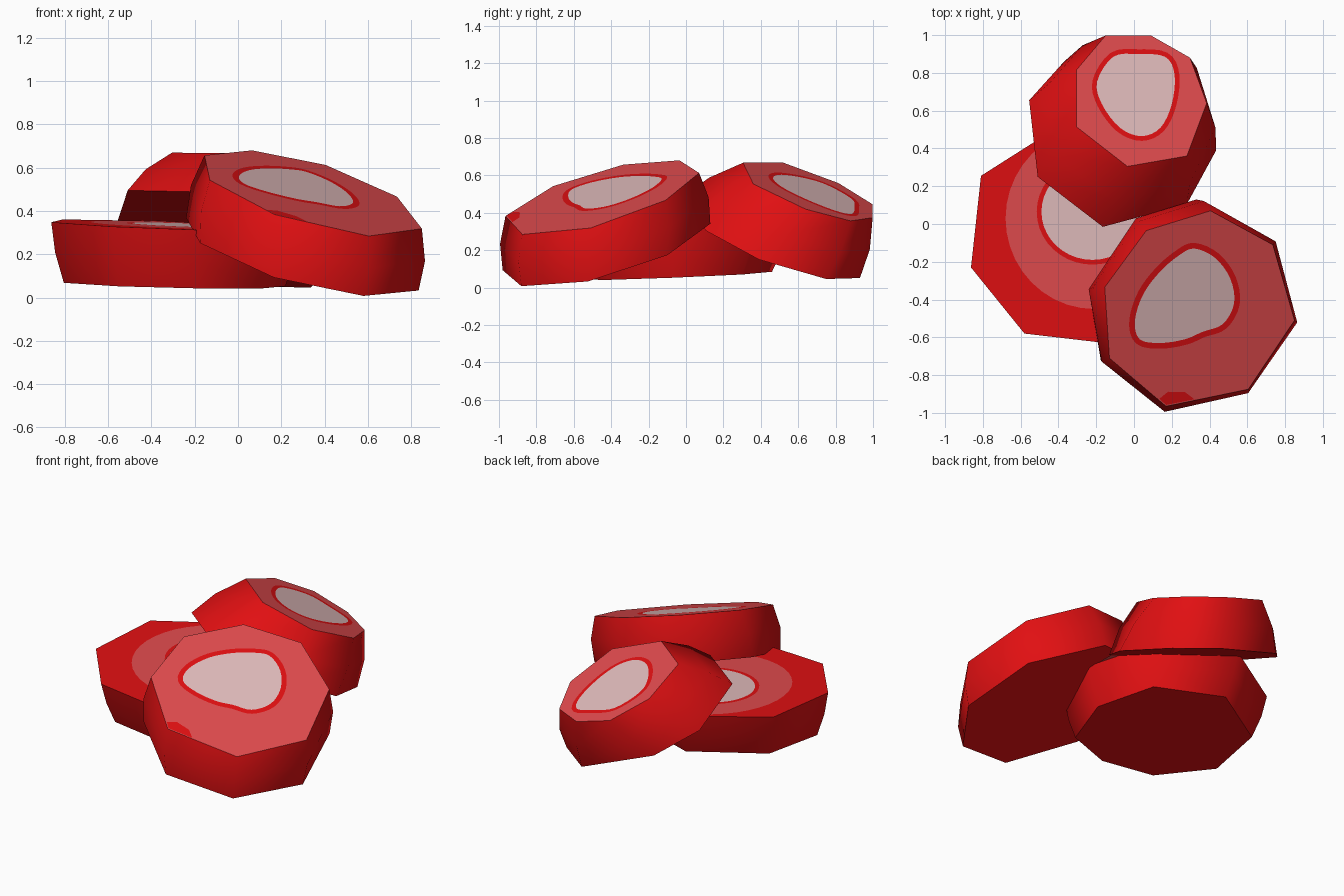
import bpy, bmesh, math
from mathutils import Vector
from mathutils.geometry import delaunay_2d_cdt

if "Cube" in bpy.data.objects:
    bpy.data.objects.remove(bpy.data.objects["Cube"])


def material(name, rgb):
    m = bpy.data.materials.new(name)
    m.diffuse_color = (*rgb, 1)
    m.use_nodes = True
    m.node_tree.nodes["Principled BSDF"].inputs["Base Color"].default_value = m.diffuse_color
    return m


RED, PINK, PALE = 0, 1, 2
MATS = [material("red", (0.75, 0.005, 0.006)),
        material("pink", (0.75, 0.07, 0.075)),
        material("pale_pink", (0.75, 0.5, 0.5))]


def smooth_loop(pts, steps=4):
    """Closed Catmull-Rom curve through a few points."""
    out, n = [], len(pts)
    for i in range(n):
        a, b, c, d = (Vector(pts[(i + k) % n]) for k in (-1, 0, 1, 2))
        for s in range(steps):
            t = s / steps
            out.append(0.5 * (2 * b + (c - a) * t + (2 * a - 5 * b + 4 * c - d) * t * t
                              + (3 * b - a - 3 * c + d) * t ** 3))
    return out


def grow(loop, d):
    """Push a loop outwards by d."""
    n, out = len(loop), []
    area = sum(loop[i - 1].x * loop[i].y - loop[i - 1].y * loop[i].x for i in range(n))
    s = 1 if area > 0 else -1
    for i in range(n):
        t = (loop[(i + 1) % n] - loop[i - 1]).normalized()
        out.append(loop[i] + Vector((t.y, -t.x)) * d * s)
    return out


def circle(cx, cy, rx, ry, n=40):
    return [Vector((cx + rx * math.cos(2 * math.pi * i / n),
                    cy + ry * math.sin(2 * math.pi * i / n))) for i in range(n)]


def inside(p, loop):
    hit = False
    for a, b in zip(loop, loop[1:] + loop[:1]):
        if (a[1] > p.y) != (b[1] > p.y):
            if p.x < a[0] + (p.y - a[1]) / (b[1] - a[1]) * (b[0] - a[0]):
                hit = not hit
    return hit


def slice_piece(name, top, top_plane, bottom, bottom_plane, bulge, edge_mat, regions):
    """Eight-sided slice; regions are (loop, material) cut into the top, later ones win."""
    bm = bmesh.new()

    def lift(p, plane):
        return Vector((p[0], p[1], plane[0] + plane[1] * p[0] + plane[2] * p[1]))

    t = [lift(p, top_plane) for p in top]
    b = [lift(p, bottom_plane) for p in bottom]
    mid = [(p + q) / 2 for p, q in zip(t, b)]
    c = sum(mid, Vector((0, 0, 0))) / len(mid)
    mid = [c + (p - c) * bulge for p in mid]
    rings = [[bm.verts.new(p) for p in r] for r in (t, mid, b)]
    n = len(t)

    # rounded side and flat underside
    for hi, lo in zip(rings, rings[1:]):
        for i in range(n):
            j = (i + 1) % n
            bm.faces.new((hi[i], lo[i], lo[j], hi[j])).smooth = True
    bm.faces.new(rings[2])

    # top cut along the region outlines and coloured by region
    pts, edges = [], []
    for loop in [top] + [r[0] for r in regions]:
        k, m = len(pts), len(loop)
        pts += [Vector((p[0], p[1])) for p in loop]
        edges += [(k + i, k + (i + 1) % m) for i in range(m)]
    co, _, tris, origs, _, _ = delaunay_2d_cdt(pts, edges, [], 1, 1e-5)
    verts = []
    for p, src in zip(co, origs):
        rim = [i for i in src if i < n]
        verts.append(rings[0][rim[0]] if rim else bm.verts.new(lift(p, top_plane)))
    for tri in tris:
        f = bm.faces.new([verts[i] for i in tri])
        centre = sum((co[i] for i in tri), Vector((0, 0))) / len(tri)
        f.material_index = edge_mat
        for loop, mat in regions:
            if inside(centre, loop):
                f.material_index = mat

    bmesh.ops.recalc_face_normals(bm, faces=bm.faces)
    for e in bm.edges:
        if len({f.smooth for f in e.link_faces}) > 1:
            e.smooth = False
    me = bpy.data.meshes.new(name)
    bm.to_mesh(me)
    bm.free()
    for m in MATS:
        me.materials.append(m)
    bpy.context.collection.objects.link(bpy.data.objects.new(name, me))


# front right slice, leaning on the flat one, with a small red chip at its rim
core = smooth_loop([(.32, -.13), (.43, -.18), (.51, -.29), (.53, -.42), (.47, -.53), (.365, -.57),
                    (.27, -.61), (.14, -.63), (.03, -.61), (.005, -.51), (.05, -.37),
                    (.14, -.25), (.24, -.165)])
chip = [(.135, -.925), (.17, -.958), (.32, -.928), (.27, -.89), (.18, -.888)]
slice_piece("front_slice",
            [(.065, -.035), (.405, .07), (.735, -.11), (.85, -.51), (.605, -.875),
             (.17, -.965), (-.13, -.71), (-.155, -.335)], (.709, -.287, .287),
            [(.01, .03), (.33, .13), (.73, -.1), (.835, -.525), (.58, -.88),
             (.166, -.98), (-.175, -.725), (-.24, -.345)], (.396, -.269, .264),
            1.04, PINK, [(chip, RED), (grow(core, .03), RED), (core, PALE)])

# back slice, leaning the other way
core = smooth_loop([(-.11, .885), (.02, .9), (.165, .885), (.215, .79), (.2, .635), (.14, .51),
                    (.04, .465), (-.075, .51), (-.17, .635), (-.195, .755)])
slice_piece("back_slice",
            [(-.035, .305), (-.305, .515), (-.305, .815), (-.15, .998), (.09, .998),
             (.297, .88), (.385, .64), (.28, .36)], (.770, -.296, -.37),
            [(-.165, -.015), (-.51, .25), (-.555, .655), (-.37, .86), (.1, .93),
             (.335, .75), (.435, .39), (.28, .105)], (.431, -.31, -.375),
            1.05, PINK, [(grow(core, .025), RED), (core, PALE)])

# flat slice underneath, with a wider red rim
core = circle(-.22, .065, .27, .255)
slice_piece("flat_slice",
            [(-.81, .255), (-.863, -.23), (-.58, -.58), (-.195, -.625), (.13, -.48),
             (.28, -.08), (.13, .36), (-.33, .56)], (.325, -.035, .03),
            [(-.74, .2), (-.805, -.2), (-.55, -.48), (-.2, -.53), (.1, -.42),
             (.22, -.07), (.1, .3), (-.32, .46)], (.06, -.02, .04),
            1.02, RED, [(circle(-.21, .03, .47, .48), PINK), (grow(core, .025), RED), (core, PALE)])
